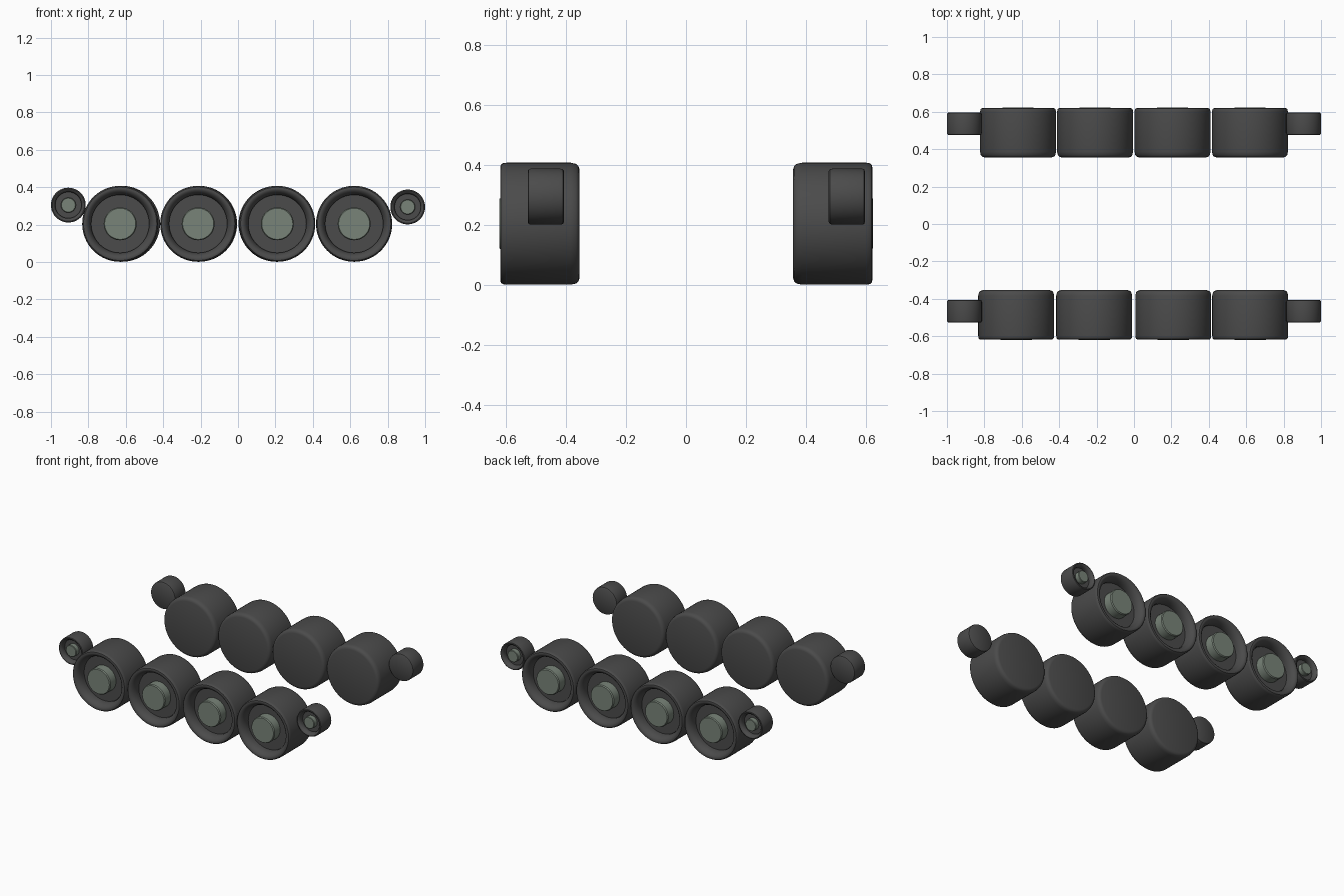
import bpy, bmesh, math

if "Cube" in bpy.data.objects:
    bpy.data.objects.remove(bpy.data.objects["Cube"])


def material(name, rgb):
    m = bpy.data.materials.new(name)
    m.diffuse_color = (*rgb, 1)
    m.use_nodes = True
    m.node_tree.nodes["Principled BSDF"].inputs["Base Color"].default_value = m.diffuse_color
    return m


rubber = material("dark rubber", (0.07, 0.07, 0.07))
metal = material("grey green metal", (0.19, 0.23, 0.19))


def lathe(name, profile, x, y, z, side, mat, steps=64):
    """Spin (radius, outward distance) points round the axle; side -1 faces front."""
    bm = bmesh.new()
    verts = [bm.verts.new((r, side * d, 0)) for r, d in profile]
    edges = [bm.edges.new(pair) for pair in zip(verts, verts[1:])]
    bmesh.ops.spin(bm, geom=verts + edges, cent=(0, 0, 0), axis=(0, 1, 0),
                   angle=math.tau, steps=steps, use_merge=True)
    bmesh.ops.remove_doubles(bm, verts=bm.verts, dist=1e-5)
    bmesh.ops.recalc_face_normals(bm, faces=bm.faces)
    mesh = bpy.data.meshes.new(name)
    bm.to_mesh(mesh)
    bm.free()
    mesh.materials.append(mat)
    ob = bpy.data.objects.new(name, mesh)
    ob.location = (x, y, z)
    bpy.context.collection.objects.link(ob)
    bpy.ops.object.select_all(action='DESELECT')
    ob.select_set(True)
    bpy.context.view_layer.objects.active = ob
    bpy.ops.object.shade_smooth_by_angle(angle=math.radians(35))


# Closed inner face, rounded tread edges, rolled lip and a dished recess
ROAD_TYRE = [(0, 0), (0.18, 0), (0.192, 0.004), (0.199, 0.012), (0.203, 0.03),
             (0.203, 0.243), (0.201, 0.256), (0.196, 0.262), (0.188, 0.264),
             (0.178, 0.261), (0.168, 0.252), (0.16, 0.238), (0.155, 0.22),
             (0.155, 0.2), (0, 0.2)]
ROAD_HUB = [(0, 0.199), (0.088, 0.199), (0.088, 0.259), (0.083, 0.266), (0, 0.266)]
END_TYRE = [(0, 0), (0.085, 0), (0.091, 0.004), (0.093, 0.012), (0.093, 0.112),
            (0.091, 0.118), (0.086, 0.12), (0.079, 0.117), (0.073, 0.109),
            (0.07, 0.1), (0.07, 0.085), (0, 0.085)]
END_HUB = [(0, 0.084), (0.04, 0.084), (0.04, 0.115), (0.037, 0.118), (0, 0.118)]

# Each row: label, outward side, inner face of road wheels and end wheels, road wheel x
ROWS = [("front", -1, -0.354, -0.406, (-0.63, -0.213, 0.21, 0.621)),
        ("back", 1, 0.356, 0.475, (-0.62, -0.208, 0.206, 0.62))]

for label, side, road_y, end_y, xs in ROWS:
    for i, x in enumerate(xs, 1):
        lathe(f"{label}_road_wheel_{i}", ROAD_TYRE, x, road_y, 0.204, side, rubber)
        lathe(f"{label}_road_hub_{i}", ROAD_HUB, x, road_y, 0.204, side, metal)
    for end, x, z in (("left", -0.907, 0.304), ("right", 0.907, 0.294)):
        lathe(f"{label}_{end}_end_wheel", END_TYRE, x, end_y, z, side, rubber)
        lathe(f"{label}_{end}_end_hub", END_HUB, x, end_y, z, side, metal)
